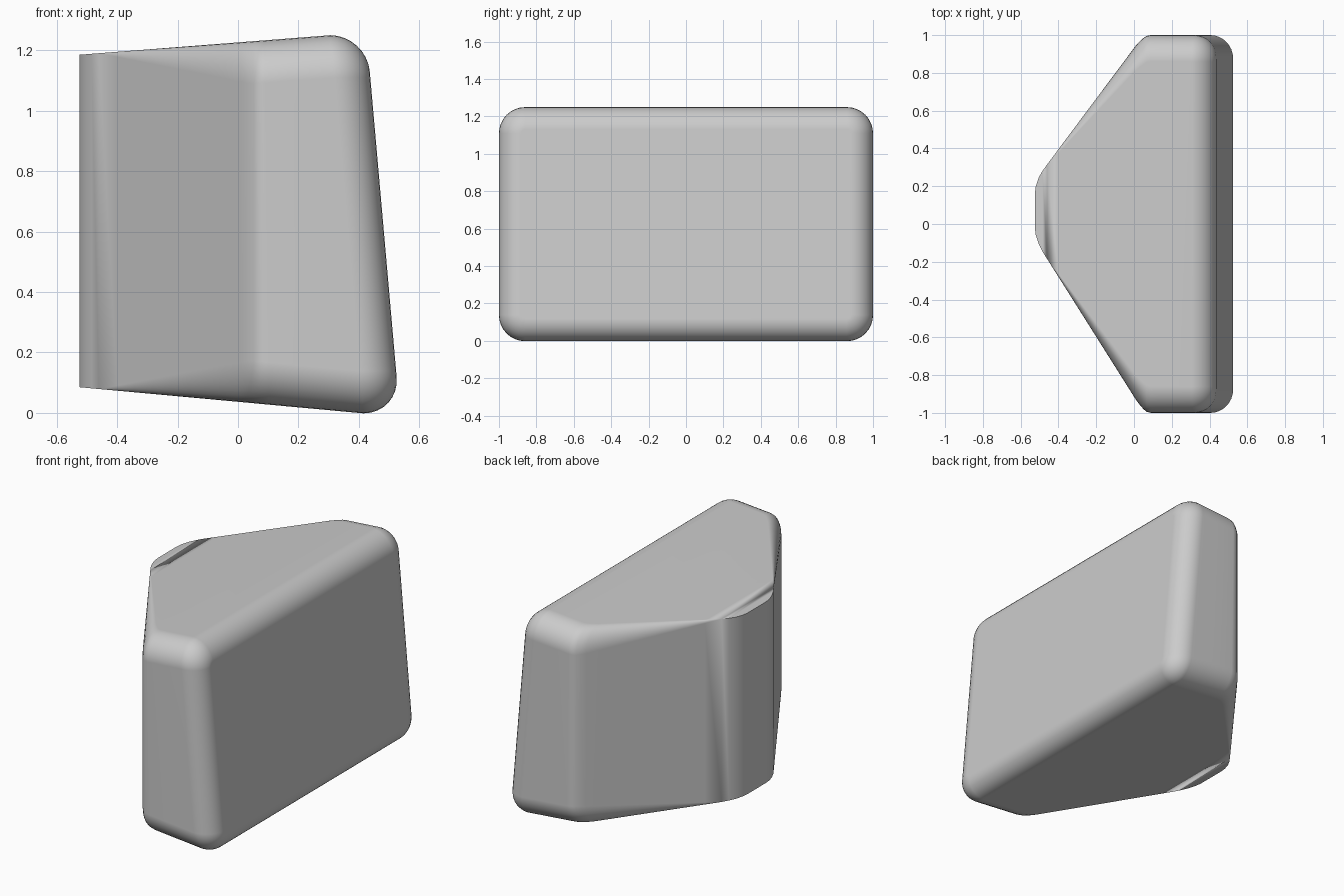
import bpy, bmesh, math

old = bpy.data.objects.get("Cube")
if old:
    bpy.data.objects.remove(old, do_unlink=True)

ARC = 8           # steps in each rounded corner
END_R = 0.12      # rounding around the broad leaning face
LEAN = 0.088      # backward lean of the broad face
MID_Z = 0.63


def section(x, y_front, y_back, inset=0.0):
    """Rounded rectangle across the wedge; its corners sharpen toward the nose."""
    lean = min(max((x - 0.05) / 0.31, 0), 1)
    shift = LEAN * MID_Z * lean
    top = 1.185 + 0.078 * (min(x, 0.36) - shift + 0.525) - inset
    low = 0.085 - 0.092 * (min(x, 0.36) + shift + 0.525) + inset
    r = 0.14 * min(max((x + 0.46) / 0.5, 0), 1) - inset
    y0, y1 = y_front + inset, y_back - inset
    corners = [(y1 - r, top - r), (y0 + r, top - r),
               (y0 + r, low + r), (y1 - r, low + r)]
    ring = []
    for k, (cy, cz) in enumerate(corners):
        for i in range(ARC + 1):
            a = (k + i / ARC) * math.pi / 2
            z = cz + r * math.sin(a)
            ring.append((x - LEAN * lean * (z - MID_Z), cy + r * math.cos(a), z))
    return ring


# Plan outline: blunt nose, straight flanks, rounded shoulders
outline = [(-0.525, -0.02, 0.16), (-0.52, -0.06, 0.2), (-0.505, -0.105, 0.245),
           (-0.485, -0.145, 0.28), (-0.46, -0.185, 0.315)]
for i in range(1, 9):
    t = i / 8
    outline.append((-0.46 + 0.47 * t, -0.185 - 0.745 * t, 0.315 + 0.63 * t))
outline += [(0.03, -0.957, 0.967), (0.05, -0.98, 0.985),
            (0.07, -0.994, 0.996), (0.095, -1, 1), (0.2, -1, 1), (0.36, -1, 1)]
rings = [section(*station) for station in outline]

# Rounded transition into the leaning face
for i in range(1, ARC + 1):
    a = i / ARC * math.pi / 2
    rings.append(section(0.36 + END_R * math.sin(a), -1, 1,
                         END_R * (1 - math.cos(a))))

# Skin the sections into one solid
bm = bmesh.new()
loops = [[bm.verts.new(p) for p in ring] for ring in rings]
for a, b in zip(loops, loops[1:]):
    for i in range(len(a)):
        j = (i + 1) % len(a)
        bm.faces.new((a[i], a[j], b[j], b[i]))
bm.faces.new(loops[0])
bm.faces.new(loops[-1])
bmesh.ops.remove_doubles(bm, verts=bm.verts, dist=0.0005)
bmesh.ops.recalc_face_normals(bm, faces=bm.faces)
mesh = bpy.data.meshes.new("wedge_body")
bm.to_mesh(mesh)
bm.free()
body = bpy.data.objects.new("wedge_body", mesh)
bpy.context.collection.objects.link(body)

# Plain grey finish
grey = bpy.data.materials.new("light_grey")
grey.use_nodes = True
color = (0.6, 0.6, 0.6, 1)
grey.diffuse_color = color
grey.node_tree.nodes["Principled BSDF"].inputs["Base Color"].default_value = color
mesh.materials.append(grey)

bpy.ops.object.select_all(action="DESELECT")
body.select_set(True)
bpy.context.view_layer.objects.active = body
bpy.ops.object.shade_smooth_by_angle(angle=math.radians(35))
weighted = body.modifiers.new("even_shading", "WEIGHTED_NORMAL")
weighted.keep_sharp = True
